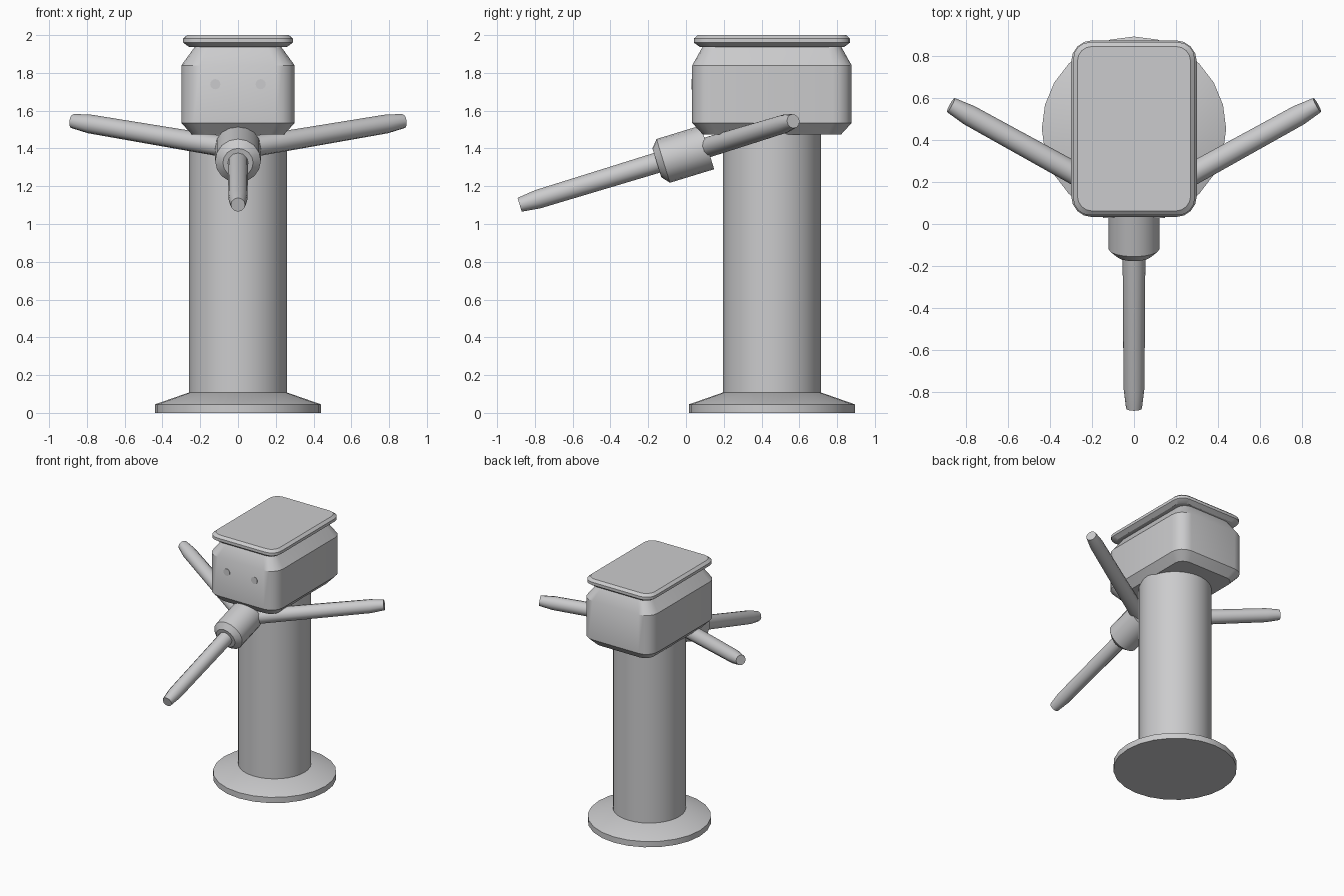
import bpy, bmesh, math
from mathutils import Vector, Matrix

cube = bpy.data.objects.get("Cube")
if cube:
    bpy.data.objects.remove(cube, do_unlink=True)

grey = bpy.data.materials.new("light grey metal")
grey.use_nodes = True
colour = (0.6, 0.6, 0.61, 1)
grey.diffuse_color = colour
grey.node_tree.nodes["Principled BSDF"].inputs["Base Color"].default_value = colour


def loft(name, rings, matrix):
    """Skin a list of closed rings, cap both ends and shade by angle."""
    bm = bmesh.new()
    loops = [[bm.verts.new(p) for p in ring] for ring in rings]
    for low, high in zip(loops, loops[1:]):
        for i in range(len(low)):
            j = (i + 1) % len(low)
            bm.faces.new((low[i], low[j], high[j], high[i]))
    bm.faces.new(loops[0][::-1])
    bm.faces.new(loops[-1])
    bmesh.ops.recalc_face_normals(bm, faces=bm.faces)
    mesh = bpy.data.meshes.new(name)
    bm.to_mesh(mesh)
    bm.free()
    mesh.materials.append(grey)
    obj = bpy.data.objects.new(name, mesh)
    obj.matrix_world = matrix
    bpy.context.collection.objects.link(obj)
    bpy.ops.object.select_all(action="DESELECT")
    obj.select_set(True)
    bpy.context.view_layer.objects.active = obj
    bpy.ops.object.shade_smooth_by_angle(angle=math.radians(32))
    return obj


def turned(name, profile, sides, matrix):
    """Round part from (radius, height) pairs."""
    angles = [math.tau * i / sides for i in range(sides)]
    return loft(name, [[(r * math.cos(a), r * math.sin(a), z) for a in angles]
                       for r, z in profile], matrix)


def rounded_block(name, half_x, half_y, radius, profile, matrix, steps=4):
    """Rounded rectangle stack from (x inset, y inset, height) triples."""
    rings = []
    for ix, iy, z in profile:
        r = radius - min(ix, iy) * 0.5
        ring = []
        for quarter, (sx, sy) in enumerate([(1, 1), (-1, 1), (-1, -1), (1, -1)]):
            for k in range(steps + 1):
                a = math.pi / 2 * (quarter + k / steps)
                ring.append((sx * (half_x - ix - r) + r * math.cos(a),
                             sy * (half_y - iy - r) + r * math.sin(a), z))
        rings.append(ring)
    return loft(name, rings, matrix)


# Pedestal
post = Matrix.Translation((0, 0.455, 0))
turned("base_flange", [(0.44, 0), (0.44, 0.045), (0.262, 0.107)], 24, post)
turned("column", [(0.26, 0.05), (0.26, 1.5)], 32, post)

# Head housing and lid
rounded_block("head_housing", 0.3, 0.422, 0.1,
              [(0.055, 0.055, 1.475), (0, 0, 1.535), (0, 0, 1.84), (0.073, 0.056, 1.94)], post)
rounded_block("lid", 0.29, 0.413, 0.08,
              [(0.03, 0.03, 1.938), (0, 0, 1.96), (0, 0, 1.982), (0.02, 0.02, 2.0)], post)

# Indicator discs on the front of the head
for side, x in (("left", 0.12), ("right", -0.12)):
    turned(side + "_indicator", [(0.027, 0), (0.027, 0.008)], 16,
           Matrix.Translation((x, 0.037, 1.74)) @ Matrix.Rotation(math.pi / 2, 4, "X"))

# Tripod: three arms in one tilted plane, with a hub sleeve on the front arm
tilt = math.radians(17)
centre = Matrix.Translation((0, 0.085, 1.397))
axis = Vector((0, -math.sin(tilt), math.cos(tilt)))
forward = Vector((0, -math.cos(tilt), -math.sin(tilt)))
for name, turn in (("front_arm", 0), ("left_arm", 120), ("right_arm", -120)):
    direction = Matrix.Rotation(math.radians(turn), 3, axis) @ forward
    aim = centre @ direction.to_track_quat("Z", "Y").to_matrix().to_4x4()
    turned(name, [(0.056, 0), (0.05, 0.91), (0.038, 1.01)], 12, aim)
    if turn == 0:
        turned("hub", [(0.121, -0.03), (0.121, 0.215), (0.08, 0.25)], 16, aim)
